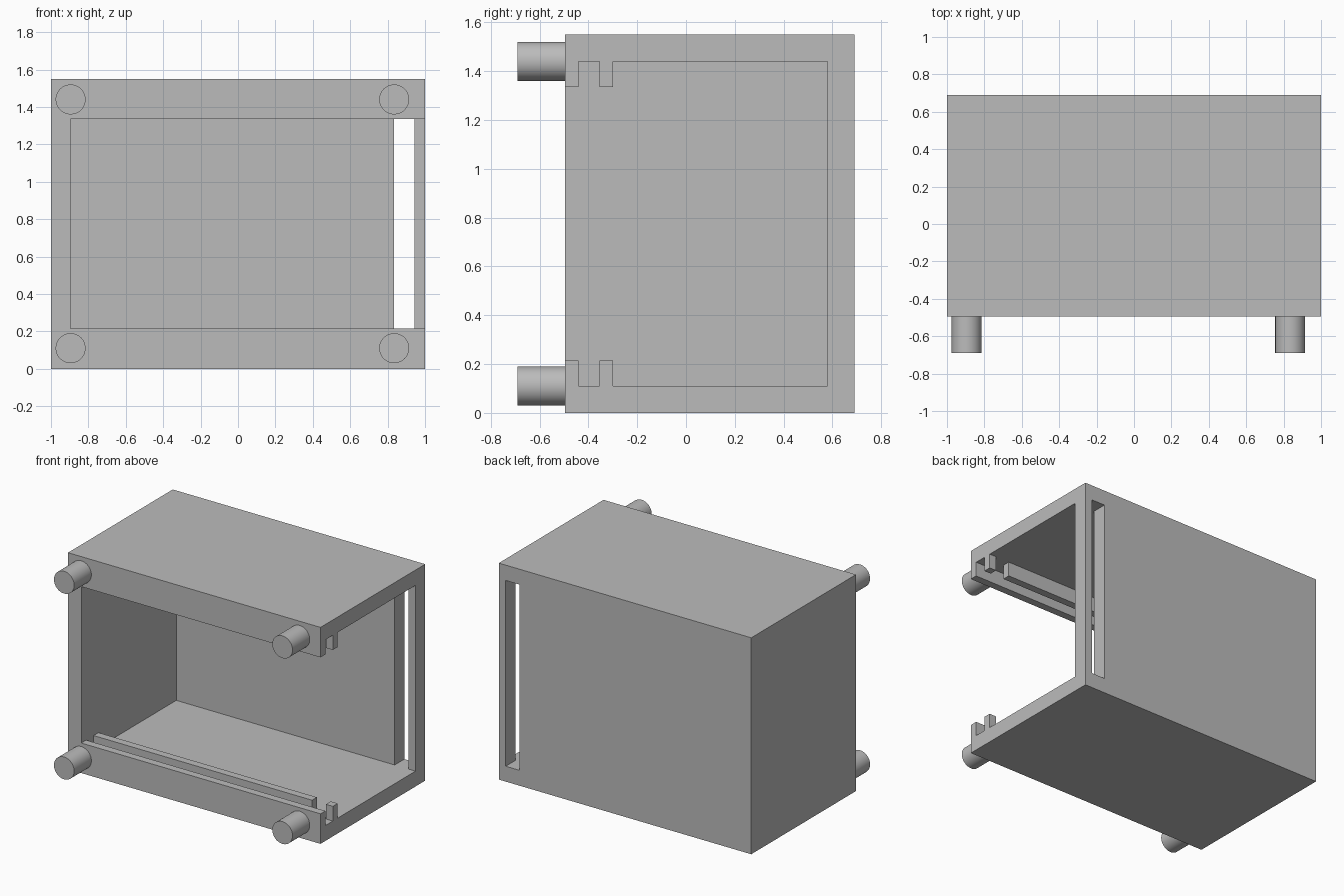
import bpy
import bmesh
import math

cube = bpy.data.objects.get("Cube")
if cube:
    bpy.data.objects.remove(cube, do_unlink=True)

# Overall sizes
HEIGHT, WALL, LIP = 1.55, 0.11, 0.215
FRONT, BACK = -0.495, 0.69
LEFT_IN = -0.895              # inner face of the closed side wall
SLOT = (0.835, 0.945)         # slot through the back wall and inner rails

grey = bpy.data.materials.new("plain_grey")
grey.use_nodes = True
colour = (0.5, 0.5, 0.5, 1)
grey.diffuse_color = colour
grey.node_tree.nodes["Principled BSDF"].inputs["Base Color"].default_value = colour


def prism(name, profile, x0, x1):
    """Extrude a (y, z) profile along x."""
    bm = bmesh.new()
    face = bm.faces.new([bm.verts.new((x0, y, z)) for y, z in profile])
    out = bmesh.ops.extrude_face_region(bm, geom=[face])["geom"]
    verts = [v for v in out if isinstance(v, bmesh.types.BMVert)]
    bmesh.ops.translate(bm, verts=verts, vec=(x1 - x0, 0, 0))
    bmesh.ops.recalc_face_normals(bm, faces=bm.faces)
    mesh = bpy.data.meshes.new(name)
    bm.to_mesh(mesh)
    bm.free()
    obj = bpy.data.objects.new(name, mesh)
    bpy.context.collection.objects.link(obj)
    mesh.materials.append(grey)
    return obj


def rect(y0, y1, z0, z1):
    return [(y0, z0), (y1, z0), (y1, z1), (y0, z1)]


def cut(target, cutter):
    cutter.hide_render = True
    bpy.context.view_layer.objects.active = target
    mod = target.modifiers.new("cut", "BOOLEAN")
    mod.operation, mod.solver, mod.object = "DIFFERENCE", "EXACT", cutter
    bpy.ops.object.modifier_apply(modifier=mod.name)
    bpy.data.objects.remove(cutter, do_unlink=True)


# Housing block
housing = prism("housing", rect(FRONT, BACK, 0, HEIGHT), -1, 1)

# Hollow with a front lip, groove and rail, mirrored top to bottom
lower = [(FRONT - 0.1, LIP), (-0.44, LIP), (-0.44, WALL), (-0.355, WALL),
         (-0.355, LIP), (-0.30, LIP), (-0.30, WALL), (BACK - WALL, WALL)]
upper = [(y, HEIGHT - z) for y, z in reversed(lower)]
cut(housing, prism("hollow_cutter", lower + upper, LEFT_IN, 1.2))

# Tall slot through the back wall and rails
cut(housing, prism("slot_cutter", rect(-0.4, BACK + 0.1, WALL, HEIGHT - WALL), *SLOT))

# Four round front pegs
for side, x in (("right", LEFT_IN), ("left", SLOT[0])):
    for level, z in (("lower", WALL), ("upper", HEIGHT - WALL)):
        bpy.ops.mesh.primitive_cylinder_add(
            vertices=48, radius=0.08, depth=0.195,
            location=(x, FRONT - 0.0975, z), rotation=(math.pi / 2, 0, 0))
        peg = bpy.context.object
        peg.name = f"{level}_{side}_peg"
        peg.data.materials.append(grey)
        bpy.ops.object.shade_smooth_by_angle(angle=math.radians(30))
